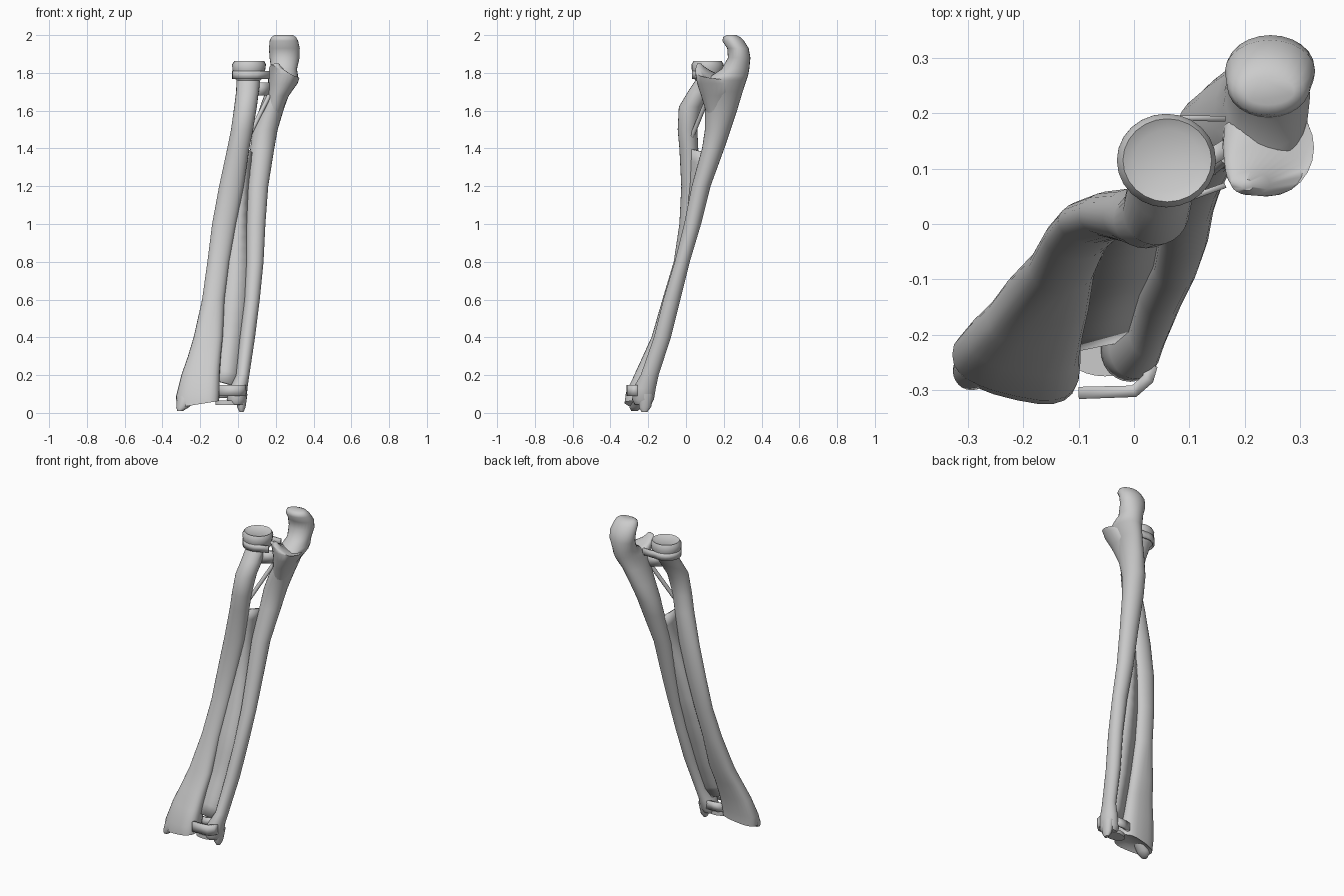
import bpy, bmesh, math
from mathutils import Vector

if "Cube" in bpy.data.objects:
    bpy.data.objects.remove(bpy.data.objects["Cube"])

SIDES = 24


def finish(name, bm, angle=50, solid=0):
    bmesh.ops.recalc_face_normals(bm, faces=bm.faces)
    me = bpy.data.meshes.new(name)
    bm.to_mesh(me)
    bm.free()
    ob = bpy.data.objects.new(name, me)
    bpy.context.collection.objects.link(ob)
    if solid:
        m = ob.modifiers.new("thickness", 'SOLIDIFY')
        m.thickness = solid
        m.offset = 0
    bpy.ops.object.select_all(action='DESELECT')
    ob.select_set(True)
    bpy.context.view_layer.objects.active = ob
    bpy.ops.object.shade_smooth_by_angle(angle=math.radians(angle))
    return ob


def loft(name, rings):
    """Skin oval slices: z, x0, x1, y0, y1, [turn in degrees, slope in x, slope in y, taper to the left]."""
    bm = bmesh.new()
    loops = []
    for ring in rings:
        z, x0, x1, y0, y1, turn, sx, sy, taper = (tuple(ring) + (0, 0, 0, 0))[:9]
        cx, cy, rx, ry = (x0 + x1) / 2, (y0 + y1) / 2, (x1 - x0) / 2, (y1 - y0) / 2
        power = .75 if taper else 1
        loop = []
        for i in range(SIDES):
            a = math.tau * i / SIDES
            c, s = [math.copysign(abs(k) ** power, k) for k in (math.cos(a), math.sin(a))]
            dx = rx * c
            dy = ry * s * (1 - taper * (1 - c) / 2) + math.tan(math.radians(turn)) * dx
            loop.append(bm.verts.new((cx + dx, cy + dy, z + sx * dx + sy * dy)))
        loops.append(loop)
    for a, b in zip(loops, loops[1:]):
        for i in range(SIDES):
            j = (i + 1) % SIDES
            bm.faces.new((a[i], a[j], b[j], b[i]))
    bm.faces.new(loops[0])
    bm.faces.new(loops[-1])
    return finish(name, bm)


def ribbon(name, low, high, thickness):
    """Thin sheet between two matching rows of points."""
    bm = bmesh.new()
    a = [bm.verts.new(p) for p in low]
    b = [bm.verts.new(p) for p in high]
    for i in range(len(a) - 1):
        bm.faces.new((a[i], a[i + 1], b[i + 1], b[i]))
    return finish(name, bm, 40, thickness)


def strap(name, path, z0, z1, thickness):
    return ribbon(name, [(x, y, z0) for x, y in path], [(x, y, z1) for x, y in path], thickness)


def at(rings, z):
    """Slice extents of a bone at height z."""
    for p, q in zip(rings, rings[1:]):
        if p[0] <= z <= q[0]:
            t = (z - p[0]) / (q[0] - p[0])
            return [p[i] + (q[i] - p[i]) * t for i in range(1, 5)]


# radius bone: flared wrist end, bowed shaft, disc-shaped head
radius = [
    (.065, -.26, -.15, -.29, -.21, -5, .1, 0, .3),
    (.045, -.325, -.10, -.335, -.165, -4, .16, 0, .4),
    (.10, -.328, -.097, -.328, -.16, -4, .1, 0, .4),
    (.20, -.30, -.097, -.28, -.14, -4, 0, 0, .3),
    (.30, -.265, -.09, -.232, -.115, -3, 0, 0, .2),
    (.40, -.235, -.08, -.185, -.08, -2, 0, 0, .1),
    (.60, -.19, -.07, -.125, -.03),
    (.80, -.162, -.045, -.065, .015),
    (1.0, -.137, -.01, -.035, .045),
    (1.2, -.10, .03, -.025, .06),
    (1.4, -.057, .06, -.035, .065),
    (1.5, -.037, .08, -.044, .06),
    (1.62, -.02, .10, -.038, .085),
    (1.70, -.01, .11, .01, .135),
    (1.76, -.008, .118, .05, .175),
    (1.775, -.02, .135, .04, .19),
    (1.82, -.03, .145, .03, .197),
    (1.845, -.031, .148, .03, .199),
    (1.862, -.02, .14, .04, .19),
    (1.852, .0, .12, .06, .17),
]
loft("radius_bone", radius)
loft("radius_styloid", [
    (.011, -.322, -.29, -.29, -.255),
    (.03, -.327, -.26, -.30, -.23),
    (.09, -.322, -.20, -.29, -.21),
])

# ulna bone: small wrist head, long shaft, hooked elbow end
ulna = [
    (.045, -.05, .03, -.27, -.185),
    (.07, -.06, .046, -.285, -.17),
    (.13, -.045, .05, -.28, -.16),
    (.20, -.01, .06, -.24, -.145),
    (.40, .01, .09, -.17, -.08),
    (.60, .035, .115, -.12, -.03),
    (.80, .045, .135, -.06, .02),
    (1.0, .045, .145, -.01, .08),
    (1.2, .05, .16, .03, .13),
    (1.4, .065, .192, .085, .203),
    (1.5, .077, .21, .10, .237),
    (1.6, .11, .24, .10, .27),
    (1.7, .145, .275, .095, .30),
    (1.76, .16, .315, .10, .32),
    (1.785, .165, .318, .135, .328),
    (1.82, .176, .312, .188, .335),
    (1.88, .167, .326, .222, .341),
    (1.93, .164, .327, .218, .332),
    (1.97, .168, .318, .192, .307),
    (1.99, .177, .307, .197, .287),
    (2.0, .195, .29, .215, .265),
]
loft("ulna_bone", ulna)
loft("ulna_styloid", [
    (.005, .008, .03, -.235, -.205),
    (.03, -.005, .04, -.25, -.185),
    (.10, -.01, .05, -.25, -.17),
])
# lip in front of the elbow notch
loft("coronoid_process", [
    (1.58, .14, .225, .11, .21),
    (1.68, .155, .27, .08, .25),
    (1.74, .16, .315, .06, .26, 0, .05),
    (1.78, .16, .325, .05, .225, 0, -.1, -.15),
    (1.80, .165, .305, .05, .145, 0, -.4, -.3),
    (1.83, .175, .245, .052, .095, 0, -.4),
    (1.85, .195, .215, .06, .08),
])

# membrane between the two shafts
zs = [.17 + .0615 * i for i in range(21)]
rad_edge, ulna_edge = [], []
for z in zs:
    rx0, rx1, ry0, ry1 = at(radius[1:], z)
    ux0, ux1, uy0, uy1 = at(ulna, z)
    rad_edge.append((rx1 - .015, (ry0 + ry1) / 2 - .005, z))
    ulna_edge.append((ux0 + .015, (uy0 + uy1) / 2, z - .03))
ribbon("interosseous_membrane", rad_edge, ulna_edge, .014)

# ring ligament holding the radius head to the ulna
arc = [(.058 + .084 * math.cos(math.radians(a)), .115 + .079 * math.sin(math.radians(a)))
       for a in range(75, 311, 15)]
strap("annular_ligament", [(.165, .19)] + arc + [(.165, .07)], 1.768, 1.81, .01)
strap("quadrate_ligament", [(.09, .09), (.17, .14)], 1.68, 1.75, .03)

# oblique cord from ulna to radius
bm = bmesh.new()
start, end = Vector((.165, .12, 1.68)), Vector((.055, .03, 1.46))
axis = end - start
bmesh.ops.create_cone(bm, segments=10, radius1=.012, radius2=.012, depth=axis.length, cap_ends=True)
rot = axis.to_track_quat('Z', 'Y')
for v in bm.verts:
    v.co = rot @ v.co + (start + end) / 2
finish("oblique_cord", bm)

# wrist straps front and back, and the joint disc
strap("front_wrist_ligament", [(-.10, -.305), (0, -.302), (.025, -.28), (.032, -.255)],
      .09, .148, .022)
strap("back_wrist_ligament", [(-.12, -.19), (-.07, -.18), (-.02, -.18)], .08, .13, .018)
loft("joint_disc", [
    (.042, -.12, .015, -.275, -.195),
    (.065, -.12, .015, -.275, -.195),
])
